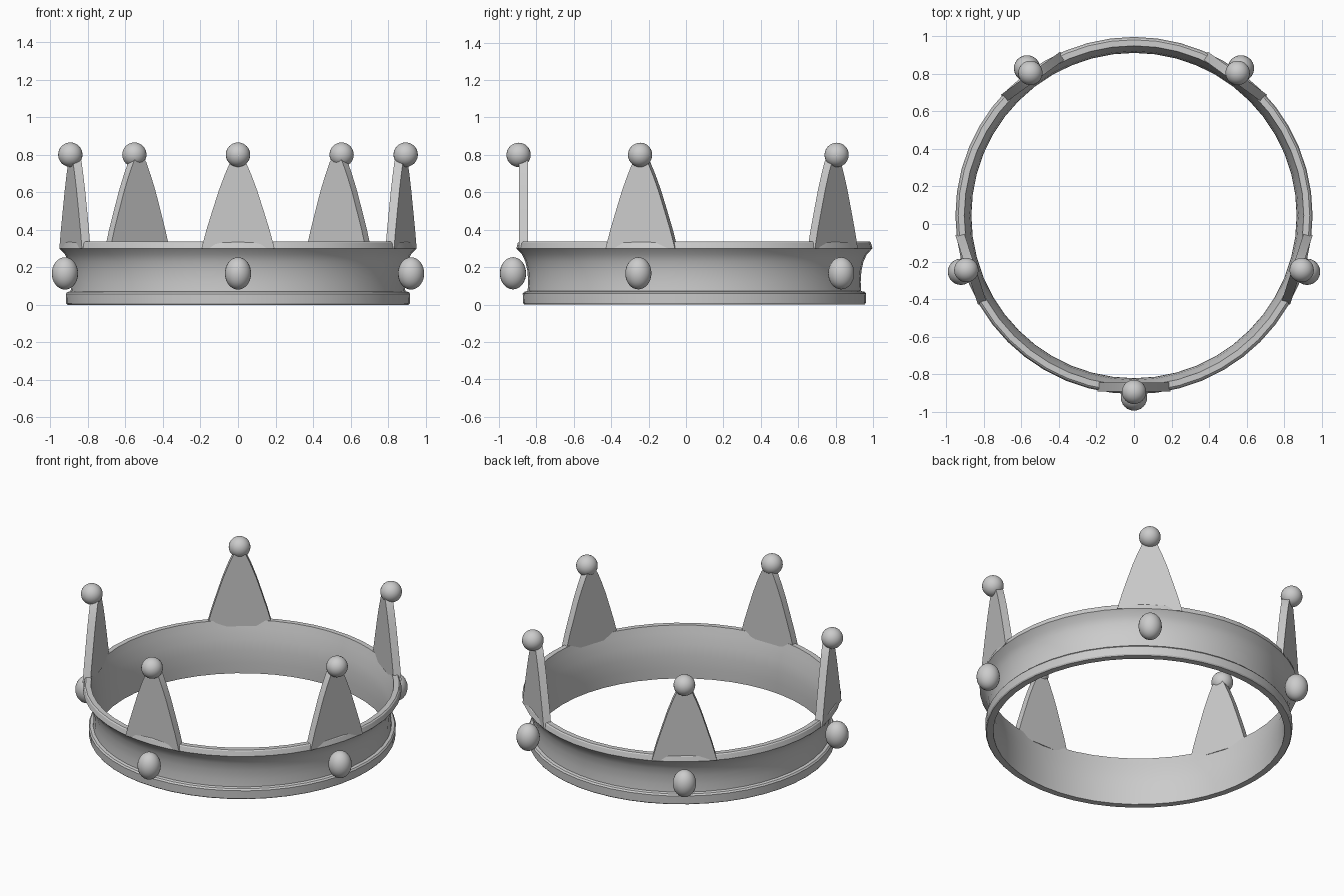
import bpy, bmesh, math
from mathutils import Matrix, Vector

if "Cube" in bpy.data.objects:
    bpy.data.objects.remove(bpy.data.objects["Cube"])

CY = 0.045      # ring centre, so the whole model is centred on y
SEG = 48

metal = bpy.data.materials.new("light grey")
metal.diffuse_color = (0.6, 0.6, 0.6, 1)
metal.use_nodes = True
metal.node_tree.nodes["Principled BSDF"].inputs["Base Color"].default_value = metal.diffuse_color


def finish(bm, name, angle=30):
    bmesh.ops.recalc_face_normals(bm, faces=bm.faces)
    me = bpy.data.meshes.new(name)
    bm.to_mesh(me)
    bm.free()
    ob = bpy.data.objects.new(name, me)
    bpy.context.collection.objects.link(ob)
    me.materials.append(metal)
    bpy.ops.object.select_all(action='DESELECT')
    ob.select_set(True)
    bpy.context.view_layer.objects.active = ob
    bpy.ops.object.shade_smooth_by_angle(angle=math.radians(angle))
    return ob


def ring(name, profile):
    """Lathe a closed (radius, z) profile around the ring centre."""
    bm = bmesh.new()
    loops = []
    for i in range(SEG):
        a = 2 * math.pi * i / SEG
        loops.append([bm.verts.new((r * math.sin(a), CY - r * math.cos(a), z))
                      for r, z in profile])
    n = len(profile)
    for i in range(SEG):
        p, q = loops[i], loops[(i + 1) % SEG]
        for j in range(n):
            k = (j + 1) % n
            bm.faces.new((p[j], q[j], q[k], p[k]))
    return finish(bm, name)


def around(i):
    """Placement of the i-th point; local -y faces outward."""
    return Matrix.Translation((0, CY, 0)) @ Matrix.Rotation(2 * math.pi * i / 5, 4, 'Z')


# flared band with foot moulding and bevelled rim
ring("band", [
    (0.870, 0.0), (0.910, 0.0), (0.916, 0.008), (0.918, 0.058), (0.910, 0.068),
    (0.892, 0.072), (0.889, 0.12), (0.893, 0.18), (0.904, 0.23), (0.922, 0.268),
    (0.952, 0.300), (0.944, 0.330), (0.937, 0.336), (0.905, 0.336),
    (0.893, 0.29), (0.876, 0.22), (0.868, 0.15), (0.867, 0.07)])

# half outline of a curved point (half width, z)
half = [(0.195, 0.30), (0.168, 0.40), (0.137, 0.50), (0.102, 0.61),
        (0.072, 0.69), (0.042, 0.76), (0.02, 0.79)]
outline = half + [(-x, z) for x, z in reversed(half)]

for i in range(5):
    m = around(i)

    # flat point standing on the rim
    bm = bmesh.new()
    outer = [bm.verts.new((x, -0.938, z)) for x, z in outline]
    inner = [bm.verts.new((x, -0.890, z)) for x, z in outline]
    bm.faces.new(outer)
    bm.faces.new(inner[::-1])
    for j in range(len(outline)):
        k = (j + 1) % len(outline)
        bm.faces.new((outer[j], outer[k], inner[k], inner[j]))
    bm.transform(m)
    finish(bm, f"point_{i + 1}")

    # ball on the tip
    bm = bmesh.new()
    bmesh.ops.create_uvsphere(bm, u_segments=24, v_segments=16, radius=0.065)
    bm.transform(m @ Matrix.Translation((0, -0.94, 0.80)))
    finish(bm, f"tip_ball_{i + 1}", 60)

    # oval gem on the band
    bm = bmesh.new()
    bmesh.ops.create_uvsphere(bm, u_segments=24, v_segments=16, radius=1)
    bm.transform(m @ Matrix.Translation((0, -0.970, 0.167))
                 @ Matrix.Diagonal((0.070, 0.070, 0.086, 1)))
    finish(bm, f"gem_{i + 1}", 60)
